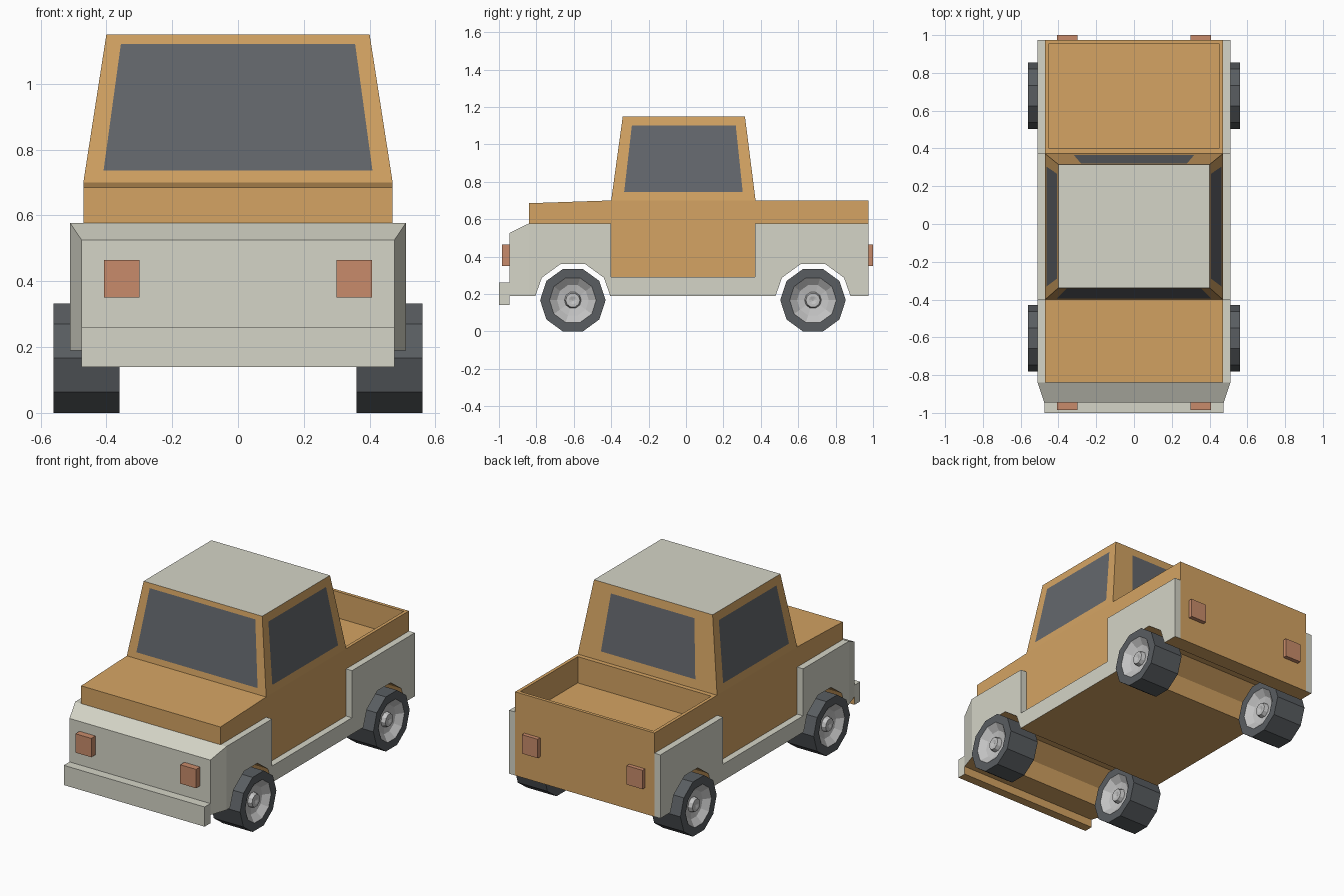
import bpy, bmesh, math
from mathutils import Vector

if "Cube" in bpy.data.objects:
    bpy.data.objects.remove(bpy.data.objects["Cube"])


def material(name, rgb):
    m = bpy.data.materials.new(name)
    m.diffuse_color = (*rgb, 1)
    m.use_nodes = True
    m.node_tree.nodes["Principled BSDF"].inputs["Base Color"].default_value = m.diffuse_color
    return m


OCHRE = material("ochre paint", (0.66, 0.37, 0.125))
CREAM = material("pale grey paint", (0.66, 0.66, 0.57))
GLASS = material("dark glass", (0.125, 0.135, 0.15))
TYRE = material("tyre rubber", (0.10, 0.11, 0.12))
RIM = material("rim metal", (0.55, 0.55, 0.55))
LAMP = material("terracotta lamp", (0.58, 0.26, 0.145))


def finish(name, bm, mats, rule=None, mirror=False):
    """Turn a bmesh into an object; rule(face) picks the material slot."""
    bmesh.ops.remove_doubles(bm, verts=bm.verts, dist=1e-5)
    bmesh.ops.recalc_face_normals(bm, faces=bm.faces)
    bm.normal_update()
    if rule:
        for f in bm.faces:
            f.material_index = rule(f)
    me = bpy.data.meshes.new(name)
    bm.to_mesh(me)
    bm.free()
    for m in mats:
        me.materials.append(m)
    ob = bpy.data.objects.new(name, me)
    bpy.context.collection.objects.link(ob)
    if mirror:
        ob.modifiers.new("Mirror", "MIRROR")
    return ob


def prism(name, profile, x0, x1, mats, **kw):
    """Extrude a (y, z) side profile from x0 to x1."""
    bm = bmesh.new()
    face = bm.faces.new([bm.verts.new((x0, y, z)) for y, z in profile])
    ext = bmesh.ops.extrude_face_region(bm, geom=[face], use_keep_orig=True)
    moved = [v for v in ext["geom"] if isinstance(v, bmesh.types.BMVert)]
    bmesh.ops.translate(bm, verts=moved, vec=(x1 - x0, 0, 0))
    return finish(name, bm, mats, **kw)


def box(name, x0, x1, y0, y1, z0, z1, mats, **kw):
    return prism(name, [(y0, z0), (y1, z0), (y1, z1), (y0, z1)], x0, x1, mats, **kw)


FRONT_AXLE, REAR_AXLE, AXLE_Z, FLOOR = -0.605, 0.679, 0.1665, 0.19


def arch(yc):
    """Faceted wheel arch outline, front to back."""
    pts = [(yc - 0.2, FLOOR)]
    for deg in (144, 108, 72, 36):
        a = math.radians(deg)
        pts.append((yc + 0.205 * math.cos(a), AXLE_Z + 0.205 * math.sin(a)))
    return pts + [(yc + 0.2, FLOOR)]


UNDERSIDE = arch(FRONT_AXLE) + arch(REAR_AXLE)


def downward(f):
    return 1 if f.normal.z < -0.05 else 0


# Main body with wheel tunnels and an open load bed
body = prism("body", [(-0.84, FLOOR)] + UNDERSIDE +
             [(0.975, FLOOR), (0.975, 0.70), (-0.40, 0.70), (-0.84, 0.685)],
             -0.47, 0.47, [OCHRE])
bed = box("bed_cutter", -0.45, 0.45, 0.40, 0.955, 0.54, 0.9, [OCHRE])
bed.hide_render = True
bed.hide_viewport = True
cut = body.modifiers.new("Bed", "BOOLEAN")
cut.operation, cut.object, cut.solver = "DIFFERENCE", bed, "EXACT"

# Raised fender and sill panels, painted ochre inside the arches
prism("side_panel", [(-0.84, FLOOR)] + UNDERSIDE +
      [(0.975, FLOOR), (0.975, 0.577), (0.37, 0.577), (0.37, 0.29),
       (-0.40, 0.29), (-0.40, 0.577), (-0.84, 0.577)],
      0.47, 0.51, [CREAM, OCHRE], rule=downward, mirror=True)

# Tapered nose
nose = box("nose", -0.51, 0.51, -0.945, -0.84, FLOOR, 0.577,
           [CREAM, OCHRE], rule=downward)
for v in nose.data.vertices:
    if v.co.y < -0.9:
        v.co.x *= 0.475 / 0.51
        v.co.z = min(v.co.z, 0.525)

# Bumper, ochre on back and underside
box("bumper", -0.475, 0.475, -1.0, -0.945, 0.14, 0.26, [CREAM, OCHRE],
    rule=lambda f: 1 if f.normal.z < -0.5 or f.normal.y > 0.5 else 0)

# Lamps
box("headlamp", 0.30, 0.407, -0.985, -0.945, 0.35, 0.465, [LAMP], mirror=True)
box("tail_lamp", 0.30, 0.407, 0.975, 1.0, 0.35, 0.465, [LAMP], mirror=True)

# Cab: tapered box with window faces set into each side
base = [Vector(p) for p in ((-.47, -.40, .7), (.47, -.40, .7), (.47, .372, .7), (-.47, .372, .7))]
roof = [Vector(p) for p in ((-.40, -.338, 1.15), (.40, -.338, 1.15), (.40, .315, 1.15), (-.40, .315, 1.15))]
# side margin, lower and upper edge of each window as fractions of its wall
windows = [(0.06, 0.08, 0.935), (0.083, 0.10, 0.89), (0.155, 0.12, 0.89), (0.083, 0.10, 0.89)]
bm = bmesh.new()


def quad(points, slot):
    bm.faces.new([bm.verts.new(p) for p in points]).material_index = slot


for i, (m, lo, hi) in enumerate(windows):
    j = (i + 1) % 4
    outer = [base[i], base[j], roof[j], roof[i]]
    inner = [base[i].lerp(base[j], u).lerp(roof[i].lerp(roof[j], u), v)
             for u, v in ((m, lo), (1 - m, lo), (1 - m, hi), (m, hi))]
    quad(inner, 1)
    for k in range(4):
        n = (k + 1) % 4
        quad([outer[k], outer[n], inner[n], inner[k]], 0)
quad(roof, 2)
finish("cab", bm, [OCHRE, GLASS, CREAM])

# Wheels: ten-sided spun profile, dished with a hub on both faces
half = [(0.10, 0.175), (0.10, 0.125), (0.068, 0.085), (0.06, 0.045), (0.085, 0.038), (0.085, 0.022), (0.078, 0.0)]
section = [(-x, r) for x, r in reversed(half)] + half


def wheel(name, yc):
    bm = bmesh.new()
    rings = []
    for x, r in section:
        rings.append([bm.verts.new((0.46 + x, yc + r * math.cos(k * math.tau / 10),
                                    AXLE_Z + r * math.sin(k * math.tau / 10)))
                      for k in range(10)])
    for s in range(len(rings) - 1):
        a, b = rings[s], rings[s + 1]
        for k in range(10):
            n = (k + 1) % 10
            if section[s][1] == 0:
                bm.faces.new((a[0], b[k], b[n]))
            elif section[s + 1][1] == 0:
                bm.faces.new((a[k], a[n], b[0]))
            else:
                bm.faces.new((a[k], a[n], b[n], b[k]))
    bmesh.ops.delete(bm, geom=[v for v in bm.verts if not v.link_faces], context="VERTS")

    def rubber(f):
        far = max(math.hypot(v.co.y - yc, v.co.z - AXLE_Z) for v in f.verts)
        return 0 if far > 0.15 else 1
    finish(name, bm, [TYRE, RIM], rule=rubber, mirror=True)


wheel("front_wheel", FRONT_AXLE)
wheel("rear_wheel", REAR_AXLE)
